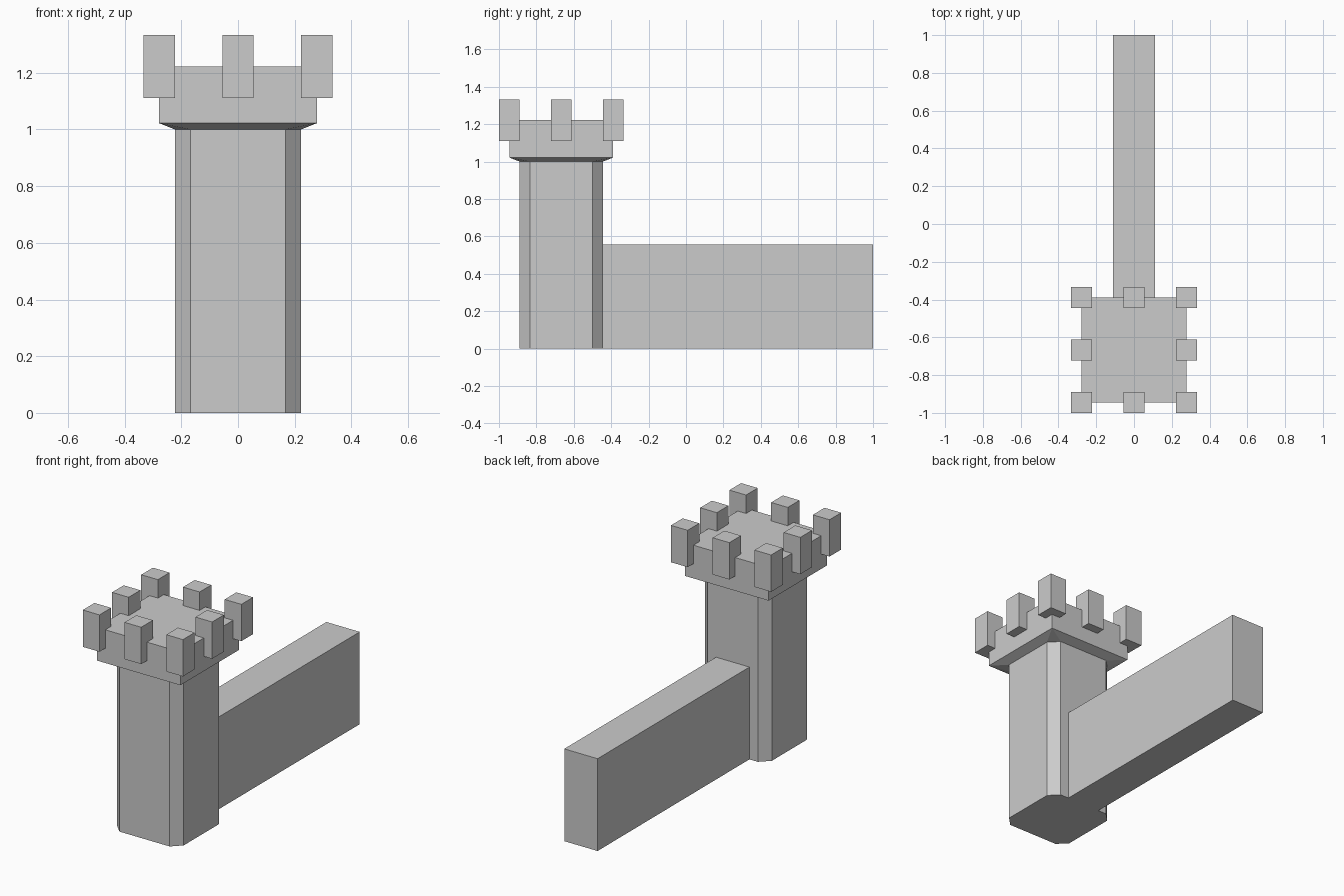
import bpy, bmesh

if "Cube" in bpy.data.objects:
    bpy.data.objects.remove(bpy.data.objects["Cube"])

CY = -0.667   # tower centre on y


def make(name, bm):
    bmesh.ops.recalc_face_normals(bm, faces=bm.faces)
    mesh = bpy.data.meshes.new(name)
    bm.to_mesh(mesh)
    bm.free()
    obj = bpy.data.objects.new(name, mesh)
    bpy.context.collection.objects.link(obj)
    return obj


def box(name, lo, hi):
    bm = bmesh.new()
    bmesh.ops.create_cube(bm, size=1)
    for v in bm.verts:
        v.co = [(a + b) / 2 + c * (b - a) for a, b, c in zip(lo, hi, v.co)]
    return make(name, bm)


def hull(name, rings):
    """Convex solid through horizontal rings given as (outline, z)."""
    bm = bmesh.new()
    for outline, z in rings:
        for x, y in outline:
            bm.verts.new((x, y + CY, z))
    bmesh.ops.convex_hull(bm, input=bm.verts)
    bmesh.ops.dissolve_limit(bm, angle_limit=0.01, verts=bm.verts, edges=bm.edges)
    return make(name, bm)


def square(r):
    return [(-r, -r), (r, -r), (r, r), (-r, r)]


# Tower shaft: square with chamfered corners
R, C = 0.222, 0.167
octagon = [(sx * a, sy * b) for sx in (-1, 1) for sy in (-1, 1)
           for a, b in ((R, C), (C, R))]
hull("tower_shaft", [(octagon, 0), (octagon, 1.0)])

# Flared tower cap
P = 0.278
hull("tower_cap", [(octagon, 1.0), (square(P), 1.022), (square(P), 1.222)])

# Eight merlons around the cap edge
H = 0.0555
for i in (-1, 0, 1):
    for j in (-1, 0, 1):
        if i or j:
            x, y = i * P, CY + j * P
            box("merlon", (x - H, y - H, 1.111), (x + H, y + H, 1.333))

# Curtain wall running back from the tower
box("curtain_wall", (-0.111, CY + R, 0), (0.111, 1.0, 0.556))
